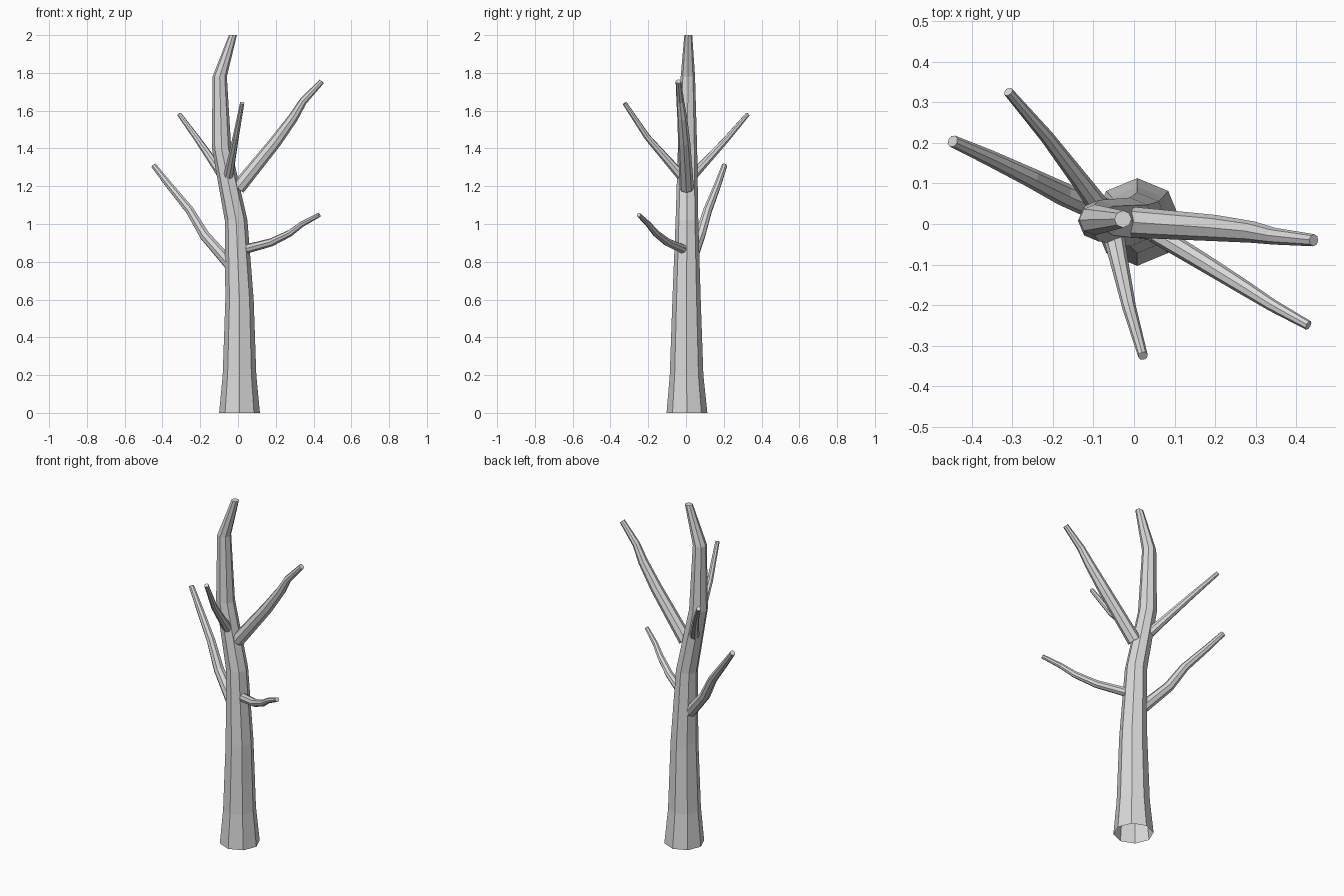
import bpy, bmesh, math
from mathutils import Vector

cube = bpy.data.objects.get("Cube")
if cube:
    bpy.data.objects.remove(cube, do_unlink=True)

SIDES = 8
bark = bpy.data.materials.new("grey_bark")
bark.use_nodes = True
bark.diffuse_color = (0.7, 0.7, 0.7, 1)
bark.node_tree.nodes["Principled BSDF"].inputs["Base Color"].default_value = (0.7, 0.7, 0.7, 1)


def limb(name, path, radii, level=False):
    """Tapered faceted tube, open at the base and capped at the tip."""
    pts = [Vector(p) for p in path]
    bm = bmesh.new()
    rings = []
    for i, (p, r) in enumerate(zip(pts, radii)):
        if level:
            u, v = Vector((1, 0, 0)), Vector((0, 1, 0))
        else:
            t = (pts[min(i + 1, len(pts) - 1)] - pts[max(i - 1, 0)]).normalized()
            u = Vector((0, 0, 1)).cross(t).normalized()
            v = t.cross(u)
        angles = [math.tau * k / SIDES for k in range(SIDES)]
        rings.append([bm.verts.new(p + r * (math.cos(a) * u + math.sin(a) * v)) for a in angles])
    for low, high in zip(rings, rings[1:]):
        for k in range(SIDES):
            n = (k + 1) % SIDES
            bm.faces.new((low[k], low[n], high[n], high[k]))
    bm.faces.new(rings[-1])
    mesh = bpy.data.meshes.new(name)
    bm.to_mesh(mesh)
    bm.free()
    mesh.materials.append(bark)
    obj = bpy.data.objects.new(name, mesh)
    bpy.context.collection.objects.link(obj)
    return obj


def branch(name, path, base, tip):
    last = len(path) - 1
    limb(name, path, [base + (tip - base) * i / last for i in range(last + 1)])


# Trunk with flared foot and leaning crown
limb("trunk",
     [(0.008, 0.005, 0), (0.008, 0.003, 0.2), (0.008, 0.003, 0.6), (-0.01, 0.005, 1.02),
      (-0.087, 0.008, 1.4), (-0.097, 0.01, 1.78), (-0.027, 0.012, 2)],
     [0.108, 0.089, 0.075, 0.06, 0.051, 0.038, 0.021], level=True)

# Branches, each running from inside the trunk to its tip
branch("upper_left_branch",
       [(0.0, 0.004, 1.19), (0.2, -0.01, 1.437), (0.293, -0.02, 1.564),
        (0.345, -0.03, 1.65), (0.443, -0.04, 1.755)], 0.038, 0.015)
branch("lower_right_branch",
       [(-0.045, 0.02, 0.79), (-0.177, 0.075, 0.94), (-0.256, 0.115, 1.073),
        (-0.36, 0.165, 1.2), (-0.447, 0.204, 1.31)], 0.033, 0.015)
branch("upper_right_back_branch",
       [(-0.08, 0.035, 1.255), (-0.135, 0.11, 1.335), (-0.215, 0.215, 1.45),
        (-0.31, 0.326, 1.58)], 0.027, 0.012)
branch("upper_front_branch",
       [(-0.052, -0.02, 1.25), (-0.035, -0.1, 1.34), (-0.012, -0.205, 1.46),
        (0.022, -0.325, 1.64)], 0.027, 0.012)
branch("lower_left_front_branch",
       [(0.04, -0.015, 0.867), (0.177, -0.098, 0.903), (0.277, -0.16, 0.952),
        (0.34, -0.2, 1.0), (0.43, -0.25, 1.048)], 0.025, 0.012)
